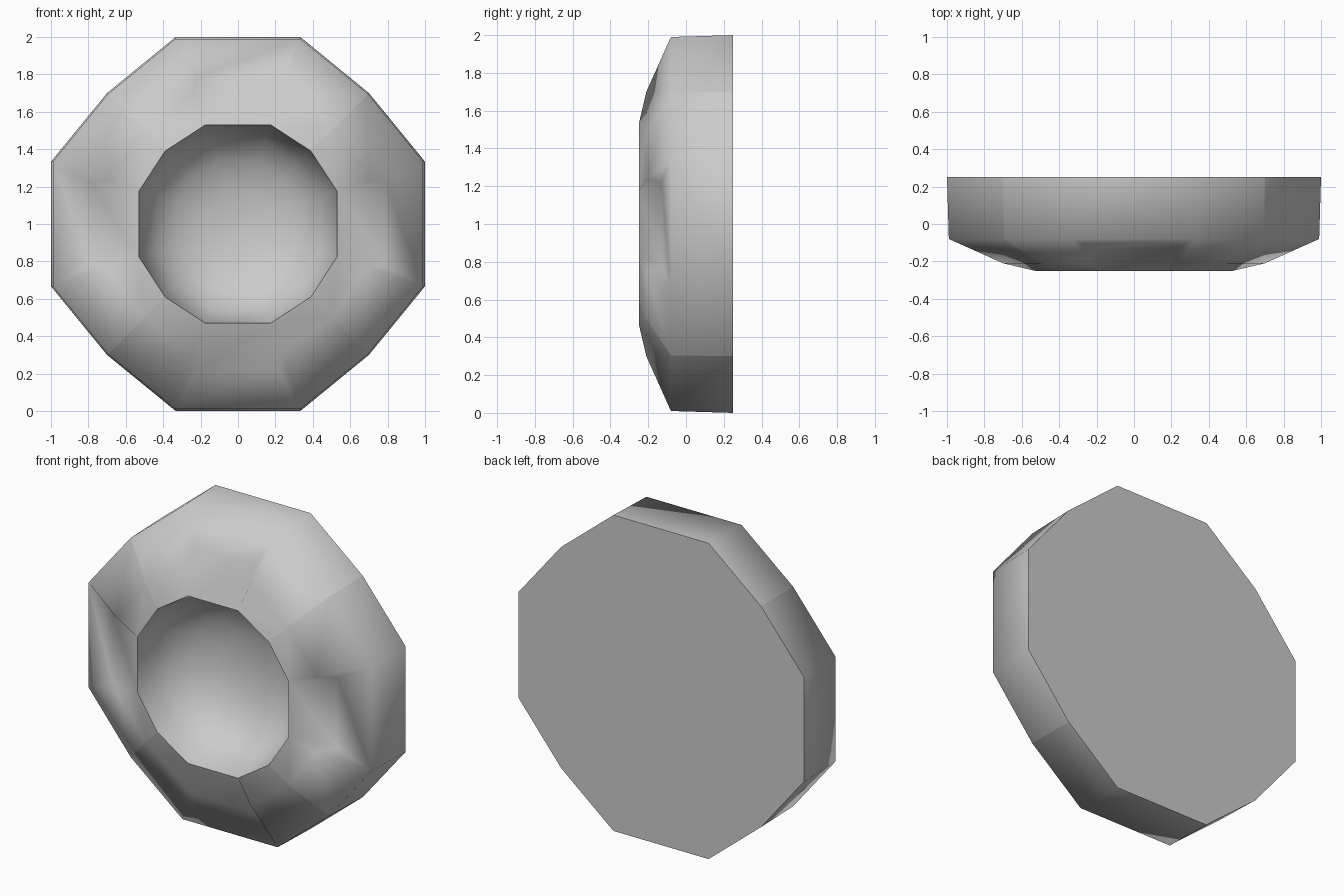
import bpy
import bmesh

cube = bpy.data.objects.get("Cube")
if cube:
    bpy.data.objects.remove(cube, do_unlink=True)

# One plain grey material
grey = bpy.data.materials.new("plain grey")
grey.use_nodes = True
colour = (0.6, 0.6, 0.6, 1)
grey.diffuse_color = colour
shader = next(n for n in grey.node_tree.nodes if n.type == "BSDF_PRINCIPLED")
shader.inputs["Base Color"].default_value = colour

FRONT, BACK = -0.25, 0.25
# Bowl rings: scale of the mouth, depth
BOWL = [(1, FRONT), (0.95, -0.12), (0.83, 0.0), (0.62, 0.09), (0.33, 0.14)]

bm = bmesh.new()


def add_face(turn, *points):
    """Add a face, turned by quarter turns about the disc's axis."""
    verts = []
    for u, v, y in points:
        for _ in range(turn):
            u, v = v, -u
        verts.append(bm.verts.new((u, y, v + 1)))
    bm.faces.new(verts)


def half(s):
    """Corner points of one half of a quarter section."""
    return dict(
        lip=(s * 0.175, 0.53, FRONT), lip_corner=(s * 0.39, 0.39, FRONT),
        bulge=(s * 0.235, 0.70, -0.21), bulge_corner=(s * 0.5, 0.5, -0.21),
        floor=(s * 0.22, 0.787, -0.13),
        rim=(s * 0.333, 0.99, -0.08), rim_corner=(s * 0.695, 0.695, -0.08),
        back=(s * 0.333, 1.0, BACK), back_corner=(s * 0.7, 0.7, BACK))


def ring(point, i):
    scale, y = BOWL[i]
    return (point[0] * scale, point[1] * scale, y)


for turn in range(4):
    left, right = half(-1), half(1)

    # Recessed panel and the outer band behind it
    for a, b in (("lip", "floor"), ("floor", "rim"), ("rim", "back")):
        add_face(turn, left[a], right[a], right[b], left[b])

    # Recess walls and raised corner sections
    for h in (left, right):
        add_face(turn, h["lip"], h["bulge"], h["floor"])
        add_face(turn, h["floor"], h["bulge"], h["rim"])
        for a, b in (("lip", "bulge"), ("bulge", "rim"), ("rim", "back")):
            add_face(turn, h[a], h[a + "_corner"], h[b + "_corner"], h[b])

    # Hollow bowl
    mouth = [left["lip_corner"], left["lip"], right["lip"], right["lip_corner"]]
    for p, q in zip(mouth, mouth[1:]):
        for i in range(len(BOWL) - 1):
            add_face(turn, ring(p, i), ring(q, i), ring(q, i + 1), ring(p, i + 1))
        add_face(turn, ring(p, -1), ring(q, -1), (0, 0, 0.15))

bmesh.ops.remove_doubles(bm, verts=bm.verts, dist=0.001)

# Flat back
bmesh.ops.holes_fill(bm, edges=[e for e in bm.edges if e.is_boundary], sides=0)
bmesh.ops.recalc_face_normals(bm, faces=bm.faces)

# Smooth surface with creases at the mouth, the back and the four corners
for f in bm.faces:
    f.smooth = True
for e in bm.edges:
    cos = [v.co for v in e.verts]
    at_mouth = all(abs(c.y - FRONT) < 0.001 for c in cos)
    at_back = all(abs(c.y - BACK) < 0.001 for c in cos)
    at_corner = all(abs(abs(c.x) - abs(c.z - 1)) < 0.001 and abs(c.x) > 0.38
                    for c in cos)
    e.smooth = not (at_mouth or at_back or at_corner)

mesh = bpy.data.meshes.new("hollow_disc")
bm.to_mesh(mesh)
bm.free()
mesh.materials.append(grey)
disc = bpy.data.objects.new("hollow_disc", mesh)
bpy.context.collection.objects.link(disc)
